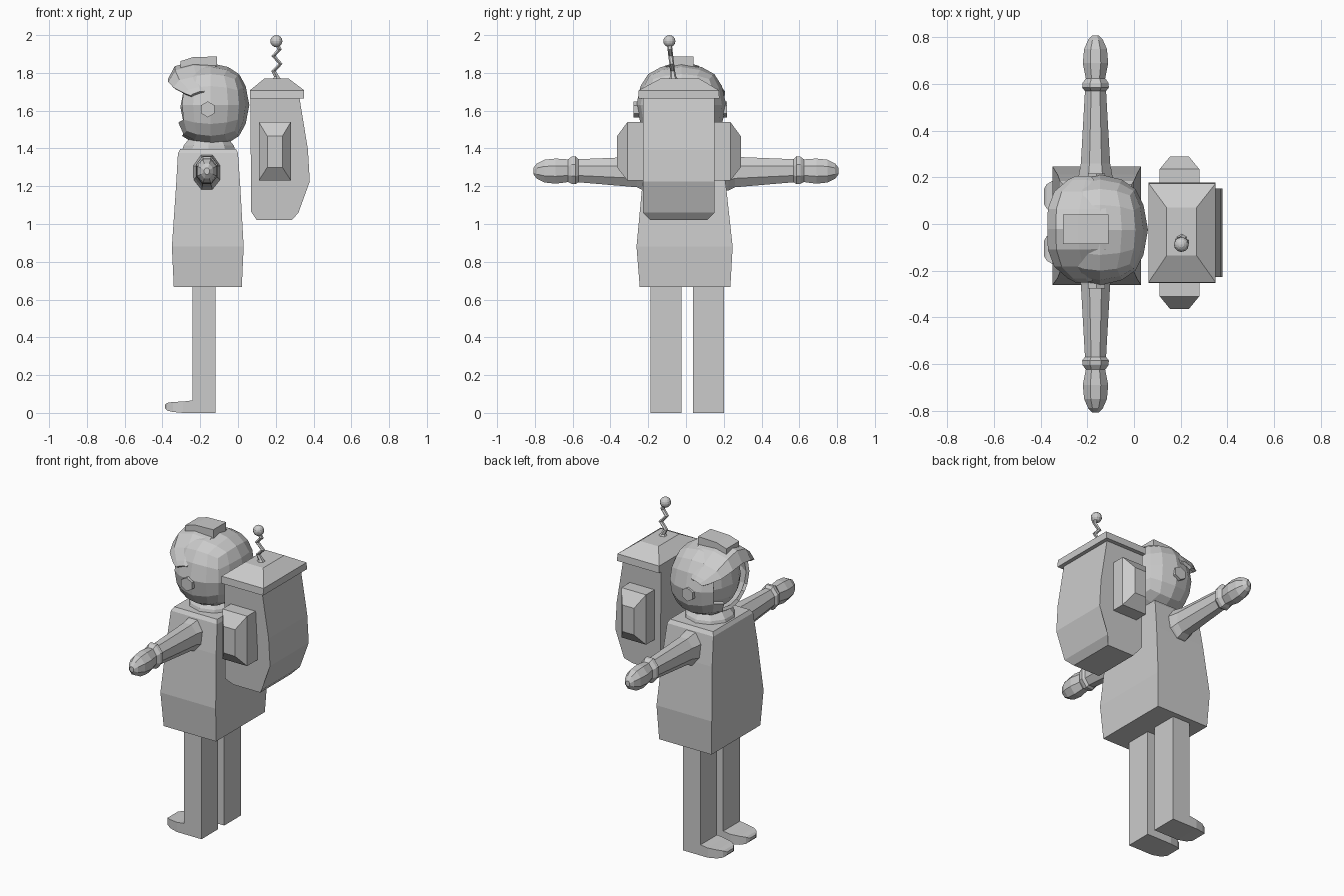
import bpy, bmesh, math
from mathutils import Vector

if "Cube" in bpy.data.objects:
    bpy.data.objects.remove(bpy.data.objects["Cube"])


def make(name, verts, faces):
    bm = bmesh.new()
    vs = [bm.verts.new(v) for v in verts]
    for f in faces:
        bm.faces.new([vs[i] for i in f])
    bmesh.ops.recalc_face_normals(bm, faces=bm.faces)
    me = bpy.data.meshes.new(name)
    bm.to_mesh(me)
    bm.free()
    ob = bpy.data.objects.new(name, me)
    bpy.context.collection.objects.link(ob)
    return ob


def loft(name, rings):
    """Closed skin through equal-length rings, capped at both ends."""
    n = len(rings[0])
    verts = [v for r in rings for v in r]
    faces = [(k * n + i, k * n + (i + 1) % n, (k + 1) * n + (i + 1) % n, (k + 1) * n + i)
             for k in range(len(rings) - 1) for i in range(n)]
    faces += [tuple(range(n)), tuple(range(len(verts) - n, len(verts)))]
    return make(name, verts, faces)


def place(axis, pos, a, b):
    v = [a, b]
    v.insert(axis, pos)
    return tuple(v)


def rect(axis, pos, a0, a1, b0, b1):
    return [place(axis, pos, a, b) for a, b in ((a0, b0), (a1, b0), (a1, b1), (a0, b1))]


def ngon(axis, pos, ca, cb, ra, rb, n=8):
    return [place(axis, pos, ca + ra * math.cos(math.tau * (i + .5) / n),
                  cb + rb * math.sin(math.tau * (i + .5) / n)) for i in range(n)]


# legs with rounded boots pointing towards -x
for name, y in (("right_leg", -0.105), ("left_leg", 0.118)):
    w = 0.082
    loft(name, [rect(2, z, -0.24, -0.12, y - w, y + w) for z in (0, 0.70)])
    loft(name + "_boot", [rect(0, x, y - h, y + h, z0, z1) for x, h, z0, z1 in (
        (-0.235, w, 0, 0.067), (-0.29, w, 0, 0.06), (-0.345, 0.07, 0.005, 0.058),
        (-0.375, 0.052, 0.012, 0.053), (-0.387, 0.03, 0.025, 0.042))])

# coat-like body and neck ring
loft("body", [rect(2, z, *r) for z, r in (
    (0.667, (-0.34, 0.02, -0.245, 0.235)), (0.88, (-0.35, 0.03, -0.262, 0.247)),
    (1.20, (-0.328, 0.012, -0.232, 0.212)), (1.375, (-0.318, 0.0, -0.205, 0.185)),
    (1.397, (-0.305, -0.01, -0.19, 0.17)))])
loft("neck_ring", [ngon(2, z, -0.155, -0.015, r, r, 10)
                   for z, r in ((1.38, 0.15), (1.415, 0.14), (1.45, 0.11))])

# arms: flared shoulder, sleeve, cuff, mitten
for side, s in (("right", -1), ("left", 1)):
    loft(side + "_arm", [ngon(1, s * y, -0.165, z, rx, rz) for y, z, rx, rz in (
        (0.17, 1.27, 0.085, 0.11), (0.225, 1.27, 0.075, 0.10), (0.26, 1.275, 0.068, 0.087),
        (0.57, 1.282, 0.049, 0.066), (0.585, 1.285, 0.062, 0.080), (0.605, 1.285, 0.060, 0.078),
        (0.625, 1.282, 0.045, 0.065), (0.69, 1.28, 0.059, 0.072), (0.75, 1.28, 0.053, 0.065),
        (0.79, 1.28, 0.034, 0.043), (0.808, 1.28, 0.015, 0.018))])


# head and helmet: cubes rounded towards a sphere
def round_block(name, centre, half, roundness, face_hole=False):
    bm = bmesh.new()
    bmesh.ops.create_cube(bm, size=2)
    bmesh.ops.subdivide_edges(bm, edges=bm.edges[:], cuts=3, use_grid_fill=True)
    for v in bm.verts:
        p = v.co.copy()
        q = p.lerp(p.normalized(), roundness)
        v.co = Vector([c + h * a for c, h, a in zip(centre, half, q)])
    if face_hole:
        gone = [f for f in bm.faces if f.normal.x == f.normal.x
                and f.calc_center_median().x < centre[0] - half[0] * 0.72
                and abs(f.calc_center_median().z - centre[2]) < half[2] * 0.62
                and abs(f.calc_center_median().y - centre[1]) < half[1] * 0.66]
        bmesh.ops.delete(bm, geom=gone, context='FACES')
    bmesh.ops.recalc_face_normals(bm, faces=bm.faces)
    me = bpy.data.meshes.new(name)
    bm.to_mesh(me)
    bm.free()
    ob = bpy.data.objects.new(name, me)
    bpy.context.collection.objects.link(ob)
    return ob


def thicken(ob, t, offset=-1):
    m = ob.modifiers.new("thickness", 'SOLIDIFY')
    m.thickness, m.offset = t, offset


helmet = round_block("helmet", (-0.145, -0.025, 1.63), (0.205, 0.238, 0.222), 0.9, True)
thicken(helmet, 0.02)
round_block("face", (-0.14, -0.025, 1.62), (0.165, 0.19, 0.18), 0.9)

# raised visor: strip swept across the front of the helmet
cols, verts = 9, []
for i in range(cols):
    s = math.sin(math.pi * (i / (cols - 1) - 0.5))
    y = -0.022 + 0.228 * s
    q, f = s * s, s ** 4
    verts += [(-0.11 - 0.07 * q, y * 0.98, 1.855 - 0.155 * q),
              (-0.24 + 0.04 * q, y, 1.862 - 0.160 * q),
              (-0.335 + 0.10 * f, y, 1.835 - 0.145 * q),
              (-0.372 + 0.12 * f, y, 1.765 - 0.085 * q)]
faces = [(i * 4 + k, i * 4 + k + 1, i * 4 + k + 5, i * 4 + k + 4)
         for i in range(cols - 1) for k in range(3)]
thicken(make("visor", verts, faces), 0.018)

# helmet crest and ear discs
loft("helmet_crest", [rect(0, x, -0.085, 0.04, 1.80, z)
                      for x, z in ((-0.305, 1.862), (-0.24, 1.883), (-0.11, 1.887))])
for name, y0, y1 in (("right_ear_disc", -0.22, -0.277), ("left_ear_disc", 0.17, 0.217)):
    loft(name, [ngon(1, y, -0.16, 1.607, 0.042, 0.042, 6) for y in (y0, y1)])

# backpack: side profile extruded across y, lower edges drawn in
profile = [(0.065, 1.67), (0.325, 1.67), (0.37, 1.395), (0.38, 1.225),
           (0.32, 1.06), (0.285, 1.02), (0.10, 1.02), (0.07, 1.065)]
loft("backpack", [[(x, y + (0.04 * s if z < 1.03 else 0), z) for x, z in profile]
                  for y, s in ((-0.228, 1), (0.152, -1))])
loft("backpack_lid", [rect(2, z, *r) for z, r in (
    (1.665, (0.063, 0.35, -0.253, 0.177)), (1.708, (0.063, 0.35, -0.25, 0.174)),
    (1.77, (0.14, 0.268, -0.135, 0.07)))])
for name, ys in (("right_pocket", (-0.21, -0.31, -0.365)), ("left_pocket", (0.13, 0.235, 0.29))):
    loft(name, [rect(1, y, *r) for y, r in zip(ys, (
        (0.11, 0.28, 1.23, 1.54), (0.11, 0.28, 1.23, 1.54), (0.155, 0.235, 1.30, 1.465)))])

# zigzag antenna with a ball
path = [(0.205, 1.76, 0.03), (0.205, 1.78, 0.016), (0.188, 1.81, 0.013), (0.225, 1.848, 0.013),
        (0.188, 1.89, 0.013), (0.22, 1.925, 0.013), (0.203, 1.96, 0.013)]
loft("antenna", [ngon(2, z, x, -0.065 - (z - 1.76) * 0.12, r, r, 6) for x, z, r in path])
bpy.ops.mesh.primitive_uv_sphere_add(segments=12, ring_count=8, radius=0.032,
                                     location=(0.203, -0.088, 1.968))
bpy.context.object.name = "antenna_ball"
